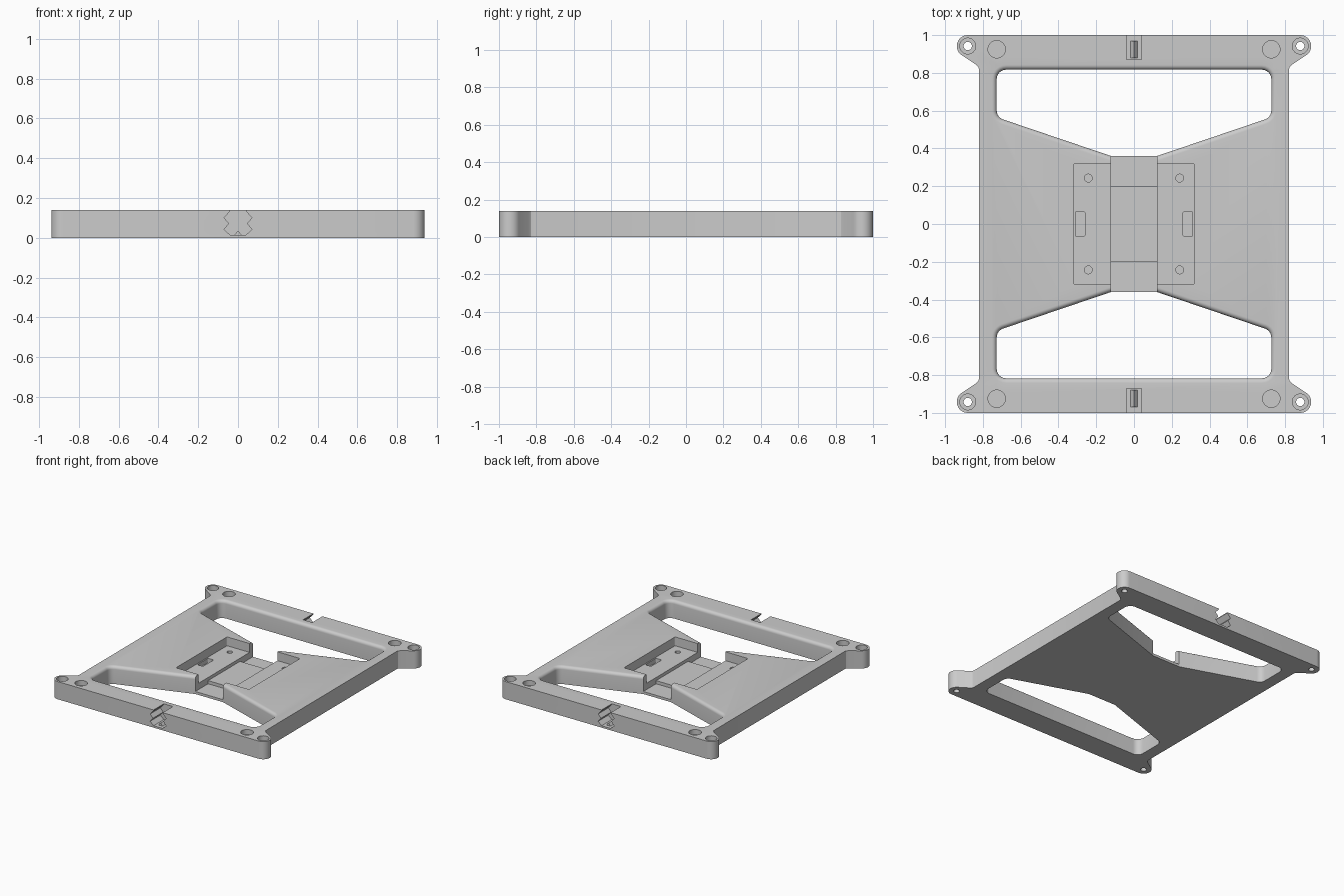
import bpy, bmesh, math
from mathutils import Vector

if "Cube" in bpy.data.objects:
    bpy.data.objects.remove(bpy.data.objects["Cube"])

T = 0.14          # plate thickness
FILLET = 0.025    # rounding of the window rims

grey = bpy.data.materials.new("plain grey")
grey.diffuse_color = (0.6, 0.6, 0.6, 1)
grey.use_nodes = True
grey.node_tree.nodes["Principled BSDF"].inputs["Base Color"].default_value = grey.diffuse_color


def loft(name, rings):
    """Closed solid through rings of 3D points with equal point counts."""
    bm = bmesh.new()
    loops = [[bm.verts.new(p) for p in ring] for ring in rings]
    n = len(loops[0])
    for a, b in zip(loops, loops[1:]):
        for i in range(n):
            j = (i + 1) % n
            bm.faces.new((a[i], a[j], b[j], b[i]))
    bm.faces.new(loops[0][::-1])
    bm.faces.new(loops[-1])
    bmesh.ops.recalc_face_normals(bm, faces=bm.faces)
    mesh = bpy.data.meshes.new(name)
    bm.to_mesh(mesh)
    bm.free()
    mesh.materials.append(grey)
    obj = bpy.data.objects.new(name, mesh)
    bpy.context.collection.objects.link(obj)
    return obj


def prism(name, outline, z0, z1):
    return loft(name, [[(x, y, z) for x, y in outline] for z in (z0, z1)])


def along_y(name, outline, y0, y1):
    return loft(name, [[(x, y, z) for x, z in outline] for y in (y0, y1)])


def rect(x0, x1, y0, y1):
    return [(x0, y0), (x1, y0), (x1, y1), (x0, y1)]


def circle(cx, cy, r, n=32):
    return [(cx + r * math.cos(2 * math.pi * i / n),
             cy + r * math.sin(2 * math.pi * i / n)) for i in range(n)]


def rounded(corners, r, grow=0.0, steps=6):
    """Counter-clockwise convex outline with round corners, offset by grow."""
    pts = [Vector(c) for c in corners]
    out = []
    for i, p in enumerate(pts):
        e1 = (p - pts[i - 1]).normalized()
        e2 = (pts[(i + 1) % len(pts)] - p).normalized()
        n1, n2 = Vector((e1.y, -e1.x)), Vector((e2.y, -e2.x))
        c = p - (n1 + n2) * r / (1 + n1.dot(n2))
        a1 = math.atan2(n1.y, n1.x)
        turn = (math.atan2(n2.y, n2.x) - a1) % (2 * math.pi)
        for k in range(steps + 1):
            a = a1 + turn * k / steps
            out.append((c.x + (r + grow) * math.cos(a),
                        c.y + (r + grow) * math.sin(a)))
    return out


def cut(target, cutter):
    mod = target.modifiers.new("cut", 'BOOLEAN')
    mod.operation = 'DIFFERENCE'
    mod.solver = 'EXACT'
    mod.object = cutter
    bpy.context.view_layer.objects.active = target
    bpy.ops.object.modifier_apply(modifier=mod.name)
    bpy.data.objects.remove(cutter)


# Plate outline: straight sides with a rounded screw ear at each corner
quarter = [(0.82, 0.815), (0.823, 0.83), (0.835, 0.843)]
for k in range(15):
    a = math.radians(-56 + 146 * k / 14)
    quarter.append((0.88 + 0.058 * math.cos(a), 0.942 + 0.058 * math.sin(a)))
outline = quarter + [(-x, y) for x, y in reversed(quarter)]
outline += [(-x, -y) for x, y in outline]
plate = prism("plate", outline, 0, T)

# Two large windows with rounded upper rims
window = [(-0.727, 0.817), (-0.727, 0.565), (-0.122, 0.36),
          (0.122, 0.36), (0.727, 0.565), (0.727, 0.817)]
levels = [(-0.05, 0.0)]
for k in range(7):
    a = math.pi / 2 * k / 6
    levels.append((T - FILLET + FILLET * math.sin(a), FILLET * (1 - math.cos(a))))
levels.append((T + 0.05, FILLET))
for s in (1, -1):
    rings = [[(s * x, s * y, z) for x, y in rounded(window, 0.05, g)]
             for z, g in levels]
    cut(plate, loft("window_cutter", rings))

# Central pocket, raised middle channel and its lower ends
cut(plate, prism("pocket_cutter",
                 rounded(rect(-0.32, 0.32, -0.32, 0.32), 0.012), 0.07, T + 0.05))
cut(plate, prism("channel_cutter", rect(-0.122, 0.122, -0.25, 0.25), 0.045, T + 0.06))
for s in (1, -1):
    y0, y1 = sorted((s * 0.2, s * 0.41))
    cut(plate, prism("channel_end_cutter", rect(-0.122, 0.122, y0, y1), 0.02, T + 0.07))

# Slots and screw dimples in the pocket floor
for sx in (1, -1):
    x = sx * 0.285
    cut(plate, prism("slot_cutter",
                     rounded(rect(x - 0.025, x + 0.025, -0.067, 0.067), 0.01), 0.035, 0.1))
    for sy in (1, -1):
        cut(plate, prism("dimple_cutter", circle(sx * 0.242, sy * 0.243, 0.021, 20), 0.03, 0.1))

# Corner recesses, and counterbored through holes in the ears
for sx in (1, -1):
    for sy in (1, -1):
        cut(plate, prism("recess_cutter", circle(sx * 0.727, sy * 0.925, 0.046), 0.1, T + 0.05))
        cut(plate, prism("bore_cutter", circle(sx * 0.88, sy * 0.942, 0.042), 0.1, T + 0.05))
        cut(plate, prism("hole_cutter", circle(sx * 0.88, sy * 0.942, 0.022, 24), -0.05, 0.12))

# Zigzag notches in the middle of the front and back beams
half = [(0.04, 0.015), (0.07, 0.042), (0.045, 0.073), (0.07, 0.1), (0.04, 0.134), (0.04, T + 0.05)]
notch = half + [(-x, z) for x, z in reversed(half)]
for s, side in ((-1, "front"), (1, "back")):
    cut(plate, along_y("notch_cutter", notch, s * 0.872, s * 1.05))
    # Small ridge on the notch floor
    along_y(side + "_notch_ridge", [(-0.02, 0.012), (0.02, 0.012), (0, 0.037)],
            s * 0.88, s * 0.97)

# Smooth the rounded areas, keep sharp edges
bpy.ops.object.select_all(action='DESELECT')
plate.select_set(True)
bpy.context.view_layer.objects.active = plate
bpy.ops.object.shade_smooth_by_angle(angle=math.radians(30))
